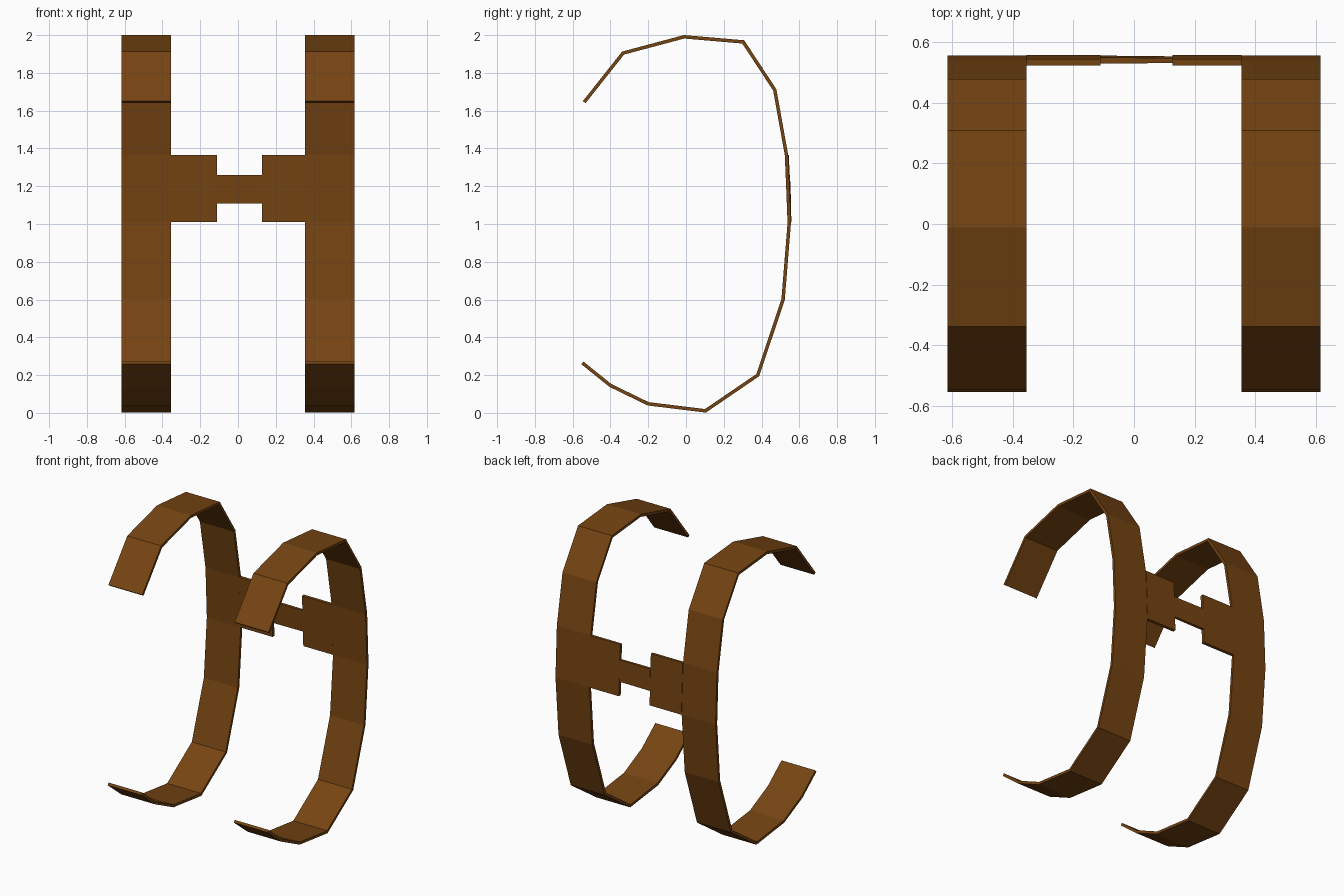
import bpy, bmesh
from mathutils import Vector

if "Cube" in bpy.data.objects:
    bpy.data.objects.remove(bpy.data.objects["Cube"])

brown = bpy.data.materials.new("brown")
brown.diffuse_color = (0.18, 0.058, 0.006, 1)
brown.use_nodes = True
brown.node_tree.nodes["Principled BSDF"].inputs["Base Color"].default_value = brown.diffuse_color


def ribbon(name, path, x0, x1, t0, t1=None):
    """Mitred strip following a (y, z) path, from x0 to x1; thickness t0 at x0, t1 at x1."""
    t1 = t0 if t1 is None else t1
    pts = [Vector(p) for p in path]
    bm = bmesh.new()
    rings = []
    for i, p in enumerate(pts):
        dirs = []
        if i > 0:
            dirs.append((p - pts[i - 1]).normalized())
        if i < len(pts) - 1:
            dirs.append((pts[i + 1] - p).normalized())
        normals = [Vector((-d.y, d.x)) for d in dirs]
        n = sum(normals, Vector((0, 0))).normalized()
        n /= n.dot(normals[0])
        ring = []
        for x, t, s in ((x0, t0, 1), (x1, t1, 1), (x1, t1, -1), (x0, t0, -1)):
            q = p + n * (s * t / 2)
            ring.append(bm.verts.new((x, q.x, q.y)))
        rings.append(ring)
    for a, b in zip(rings, rings[1:]):
        for k in range(4):
            j = (k + 1) % 4
            bm.faces.new((a[k], a[j], b[j], b[k]))
    bm.faces.new(rings[0])
    bm.faces.new(rings[-1][::-1])
    bmesh.ops.recalc_face_normals(bm, faces=bm.faces)
    me = bpy.data.meshes.new(name)
    bm.to_mesh(me)
    bm.free()
    me.materials.append(brown)
    ob = bpy.data.objects.new(name, me)
    bpy.context.collection.objects.link(ob)
    return ob


# Open C-shaped straps, mirrored left and right
profile = [(-0.539, 1.645), (-0.333, 1.905), (-0.01, 1.991), (0.303, 1.964),
           (0.47, 1.71), (0.532, 1.365), (0.547, 1.01), (0.514, 0.60),
           (0.38, 0.20), (0.103, 0.011), (-0.20, 0.048), (-0.40, 0.145),
           (-0.549, 0.265)]
strap = ribbon("strap", profile, 0.356, 0.617, 0.018)
strap.modifiers.new("Mirror", 'MIRROR')

# Side plates that continue the back curve inwards
plate = [(0.534, 1.365), (0.548, 1.01)]
ribbon("left_plate", plate, -0.356, -0.11, 0.021)
ribbon("right_plate", plate, 0.127, 0.356, 0.021)

# Narrow link, slightly tapered in thickness
ribbon("center_link", [(0.540, 1.26), (0.546, 1.11)], -0.11, 0.127, 0.021, 0.016)
